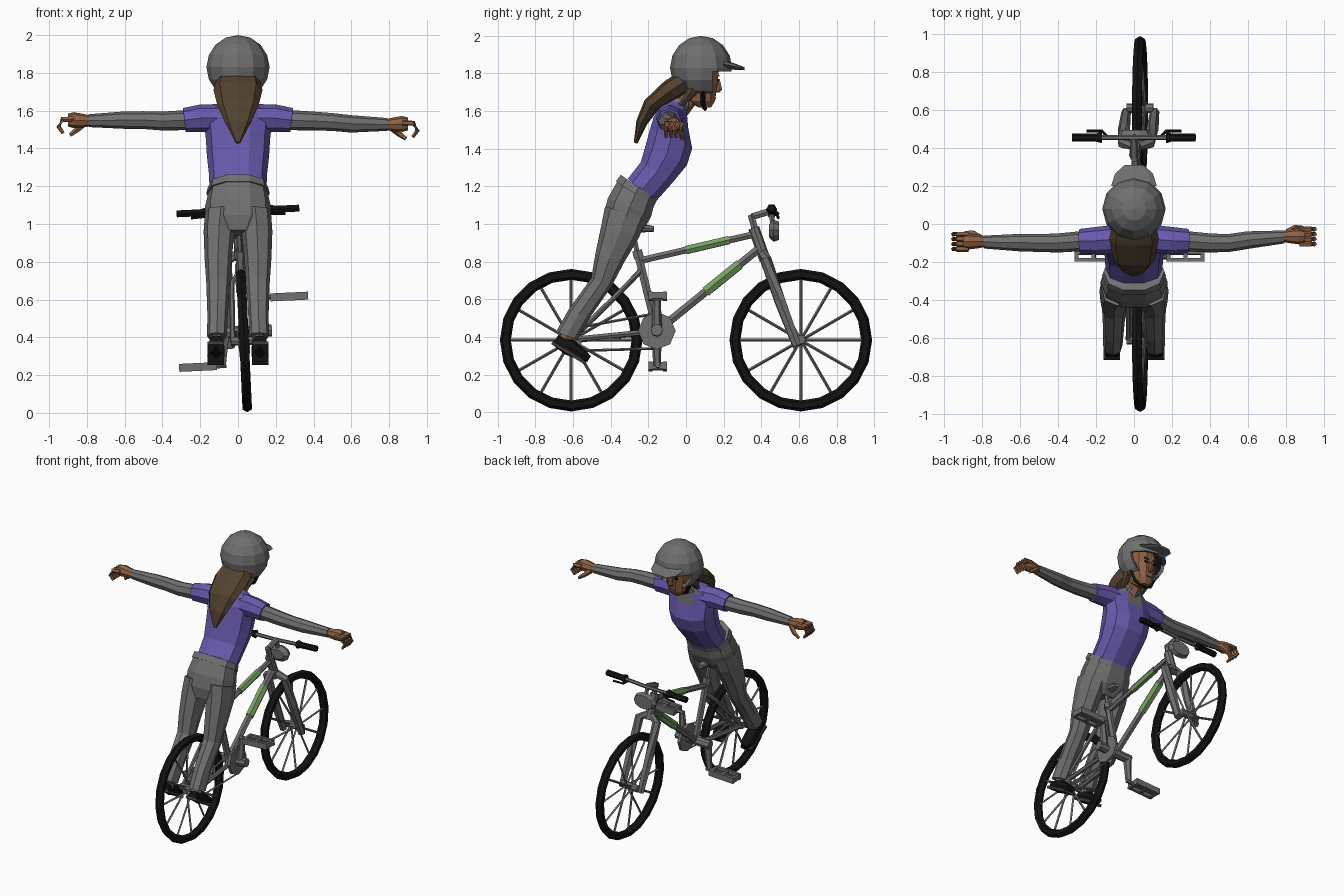
import bpy, bmesh, math
from mathutils import Vector, Matrix


def material(name, rgb):
    m = bpy.data.materials.new(name)
    m.diffuse_color = (*rgb, 1)
    return m


GREY = material("grey", (0.16, 0.16, 0.16))
BLACK = material("black", (0.006, 0.006, 0.006))
SOLE = material("dark_grey", (0.04, 0.04, 0.04))
PURPLE = material("purple", (0.14, 0.10, 0.42))
GREEN = material("green", (0.18, 0.35, 0.12))
SKIN = material("skin", (0.27, 0.12, 0.055))
HAIR = material("brown_hair", (0.085, 0.055, 0.028))


def finish(name, bm, mat):
    bmesh.ops.recalc_face_normals(bm, faces=bm.faces)
    me = bpy.data.meshes.new(name)
    bm.to_mesh(me)
    bm.free()
    me.materials.append(mat)
    ob = bpy.data.objects.new(name, me)
    bpy.context.collection.objects.link(ob)
    return ob


def skin_rings(name, rings, mat):
    """Join equal rings of points into a closed, flat-shaded body."""
    bm = bmesh.new()
    vs = [[bm.verts.new(p) for p in r] for r in rings]
    n = len(rings[0])
    for a, b in zip(vs, vs[1:]):
        for i in range(n):
            j = (i + 1) % n
            bm.faces.new((a[i], a[j], b[j], b[i]))
    bm.faces.new(vs[0])
    bm.faces.new(vs[-1])
    return finish(name, bm, mat)


def loft(name, secs, mat, n=8, p=0.85):
    """Sections (x, y, z, half width in x, half depth, tilt)."""
    rings = []
    for x, y, z, a, b, t in secs:
        ring = []
        for k in range(n):
            c, s = math.cos(math.tau * k / n), math.sin(math.tau * k / n)
            c = math.copysign(abs(c) ** p, c) * a
            s = math.copysign(abs(s) ** p, s) * b
            ring.append(Vector((x + c, y + s * math.cos(t), z - s * math.sin(t))))
        rings.append(ring)
    return skin_rings(name, rings, mat)


def tube(name, pts, r, mat, n=6):
    pts = [Vector(p) for p in pts]
    radii = r if isinstance(r, (list, tuple)) else [r] * len(pts)
    rings = []
    for i, p in enumerate(pts):
        d = pts[min(i + 1, len(pts) - 1)] - pts[max(i - 1, 0)]
        q = d.to_track_quat('Z', 'Y')
        rings.append([p + q @ Vector((radii[i] * math.cos(math.tau * k / n),
                                      radii[i] * math.sin(math.tau * k / n), 0)) for k in range(n)])
    return skin_rings(name, rings, mat)


def box(name, c, size, mat, tilt=0):
    bm = bmesh.new()
    m = Matrix.Translation(c) @ Matrix.Rotation(tilt, 4, 'X') @ Matrix.Diagonal((*size, 1))
    bmesh.ops.create_cube(bm, size=1, matrix=m)
    return finish(name, bm, mat)


# ---------------- bicycle, built upright ----------------
bike = []


def bt(*args, **kw):
    bike.append(tube(*args, **kw))


def bb(*args, **kw):
    bike.append(box(*args, **kw))


Z0 = 0.383
for nm, y in (("front", 0.61), ("rear", -0.61)):
    bpy.ops.mesh.primitive_torus_add(major_segments=20, minor_segments=6, major_radius=0.35,
                                     minor_radius=0.029, location=(0, y, Z0), rotation=(0, math.pi / 2, 0))
    tire = bpy.context.object
    tire.name = nm + "_tire"
    tire.data.materials.append(BLACK)
    bike.append(tire)
    bt(nm + "_hub", [(-0.07, y, Z0), (0.07, y, Z0)], 0.025, GREY, n=8)
    for k in range(12):
        a = math.tau * k / 12
        bt(nm + "_spoke", [(0.025 * (-1) ** k, y, Z0),
                           (0, y + 0.335 * math.cos(a), Z0 + 0.335 * math.sin(a))], 0.008, GREY, n=4)

# frame tubes, with green sleeves on two of them
bt("seat_tube", [(0, -0.155, 0.43), (0, -0.255, 0.84)], 0.024, GREY)
bt("seat_clamp", [(0, -0.25, 0.82), (0, -0.26, 0.86)], 0.03, GREY)
bt("seat_post", [(0, -0.255, 0.83), (0, -0.285, 0.97)], 0.015, GREY)
bt("top_tube", [(0, -0.25, 0.805), (0, 0.38, 0.95)], 0.02, GREY)
bt("top_tube_band", [(0, 0.0, 0.862), (0, 0.23, 0.916)], 0.025, GREEN)
bt("down_tube", [(0, -0.155, 0.43), (0, 0.4, 0.88)], 0.024, GREY)
bt("down_tube_band", [(0, 0.105, 0.641), (0, 0.285, 0.787)], 0.03, GREEN)
bt("head_tube", [(0, 0.36, 0.98), (0, 0.42, 0.81)], 0.03, GREY, n=8)
bt("steerer", [(0, 0.345, 1.05), (0, 0.37, 0.96)], 0.02, GREY)
bt("stem", [(0, 0.35, 1.04), (0, 0.45, 1.07)], 0.02, GREY)
for s in (1, -1):
    bt("chain_stay", [(0, -0.155, 0.43), (s * 0.05, -0.25, 0.42), (s * 0.06, -0.61, Z0)], 0.016, GREY)
    bt("seat_stay", [(0, -0.235, 0.76), (s * 0.05, -0.3, 0.69), (s * 0.06, -0.61, Z0)], 0.014, GREY)
    bt("fork_leg", [(0, 0.41, 0.85), (s * 0.07, 0.425, 0.81), (s * 0.075, 0.5, 0.59), (s * 0.075, 0.59, 0.35)],
       [0.025, 0.03, 0.032, 0.025], GREY)
    # handlebar half, grip and brake lever
    bt("handlebar", [(0, 0.455, 1.065), (s * 0.2, 0.455, 1.07)], 0.013, GREY)
    bt("grip", [(s * 0.17, 0.455, 1.07), (s * 0.2, 0.455, 1.07), (s * 0.325, 0.455, 1.07)],
       [0.03, 0.021, 0.021], BLACK)
    bt("brake_lever", [(s * 0.14, 0.46, 1.07), (s * 0.17, 0.49, 1.05), (s * 0.25, 0.49, 1.045)], 0.008, BLACK, n=4)
    # crank, spindle and framed pedal
    zc = 0.43 + s * 0.175
    bt("crank", [(s * 0.1, -0.155, 0.43), (s * 0.12, -0.155, zc)], [0.028, 0.02], GREY)
    bt("pedal_spindle", [(s * 0.1, -0.15, zc), (s * 0.34, -0.15, zc)], 0.014, GREY)
    for dy in (-0.038, 0.038):
        bb("pedal_rail", (s * 0.25, -0.15 + dy, zc), (0.2, 0.02, 0.042), GREY)
    for x in (0.16, 0.25, 0.34):
        bb("pedal_bar", (s * x, -0.15, zc), (0.02, 0.07, 0.036), GREY)
bt("crank_axle", [(-0.12, -0.155, 0.43), (0.15, -0.155, 0.43)], 0.032, GREY, n=8)
bt("chainring", [(0.06, -0.155, 0.43), (0.08, -0.155, 0.43)], 0.1, GREY, n=8)
bt("rear_sprocket", [(0.05, -0.61, Z0), (0.065, -0.61, Z0)], 0.06, GREY, n=8)
bt("chain_top", [(0.062, -0.6, 0.442), (0.07, -0.17, 0.52)], 0.007, GREY, n=4)
bt("chain_bottom", [(0.062, -0.6, 0.323), (0.07, -0.17, 0.335)], 0.007, GREY, n=4)
# saddle (nose narrow, rear wide) and oval lamp
bike.append(loft("saddle", [(0, -0.37, 0.985, 0.06, 0.02, 1.57), (0, -0.33, 0.985, 0.075, 0.03, 1.57),
                            (0, -0.25, 0.98, 0.035, 0.025, 1.57), (0, -0.17, 0.975, 0.02, 0.015, 1.57)], GREY))
bike.append(loft("lamp", [(0, 0.44, 0.965, 0.06, 0.035, 1.57), (0, 0.465, 0.965, 0.09, 0.06, 1.57),
                          (0, 0.495, 0.965, 0.075, 0.05, 1.57)], GREY, n=10, p=1))
bt("lamp_bracket", [(0, 0.45, 1.07), (0, 0.465, 0.98)], 0.015, GREY)
# slight sideways lean
lean = Matrix.Translation((0.05, 0, 0)) @ Matrix.Rotation(-0.047, 4, 'Y')
for ob in bike:
    ob.matrix_world = lean @ ob.matrix_basis

# ---------------- rider ----------------
torso = loft("shirt", [(0, -0.235, 1.18, 0.15, 0.1, 0.68), (0, -0.155, 1.275, 0.155, 0.105, 0.55),
                       (0, -0.105, 1.365, 0.165, 0.127, 0.45), (0, -0.08, 1.45, 0.17, 0.128, 0.4),
                       (0, -0.08, 1.54, 0.18, 0.1, 0.3), (0, -0.065, 1.61, 0.15, 0.075, 0.25),
                       (0, -0.04, 1.645, 0.075, 0.055, 0.25)], PURPLE, n=10)
# undershirt showing at the neckline
torso.data.materials.append(GREY)
for f in torso.data.polygons:
    if f.center.z > 1.55 and abs(f.center.x) < 0.08 and f.normal.y > 0.2:
        f.material_index = 1
loft("collar", [(0, -0.045, 1.62, 0.085, 0.07, 0.35), (0, -0.025, 1.665, 0.06, 0.058, 0.3)], GREY)
loft("pelvis", [(0, -0.262, 1.175, 0.155, 0.12, 0.6), (0, -0.3, 1.09, 0.175, 0.13, 0.4),
                (0, -0.325, 1.02, 0.175, 0.122, 0.25), (0, -0.35, 0.95, 0.11, 0.09, 0.2)], GREY, n=10)
loft("waistband", [(0, -0.25, 1.195, 0.16, 0.122, 0.6), (0, -0.272, 1.16, 0.168, 0.126, 0.58)], GREY, n=10)

for s in (1, -1):
    loft("leg", [(s * 0.09, -0.32, 1.06, 0.085, 0.115, 0.3), (s * 0.1, -0.35, 0.96, 0.082, 0.105, 0.3),
                 (s * 0.105, -0.405, 0.82, 0.072, 0.08, 0.3), (s * 0.105, -0.45, 0.69, 0.063, 0.058, 0.4),
                 (s * 0.108, -0.57, 0.52, 0.054, 0.06, 0.4), (s * 0.112, -0.635, 0.405, 0.052, 0.06, 0.35)], GREY)
    tube("ankle", [(s * 0.112, -0.61, 0.45), (s * 0.112, -0.655, 0.36)], 0.036, SKIN)
    loft("shoe", [(s * 0.115, -0.695, 0.385, 0.036, 0.03, -1), (s * 0.115, -0.62, 0.345, 0.044, 0.045, -1),
                  (s * 0.117, -0.55, 0.303, 0.046, 0.03, -1), (s * 0.117, -0.515, 0.283, 0.03, 0.018, -1)],
         BLACK, p=0.7)
    box("shoe_sole", (s * 0.117, -0.622, 0.315), (0.088, 0.21, 0.018), SOLE, tilt=-0.55)

    # sleeves, arms and curled hands
    dy, dz = (0.015, -0.01) if s > 0 else (-0.012, 0.01)
    tube("shirt_sleeve", [(s * 0.1, -0.08, 1.56), (s * 0.2, -0.088, 1.56), (s * 0.285, -0.09, 1.55)],
         [0.075, 0.072, 0.064], PURPLE, n=8)
    tube("arm", [(s * 0.27, -0.09, 1.55), (s * 0.4, -0.1, 1.545), (s * 0.5, -0.1, 1.545 + dz / 2),
                 (s * 0.6, -0.092 + dy / 2, 1.54 + dz), (s * 0.79, -0.083 + dy, 1.537 + dz)],
         [0.053, 0.05, 0.047, 0.046, 0.034], GREY, n=8)
    hy, hz = -0.08 + dy, 1.535 + dz
    tube("palm", [(s * 0.77, hy, hz), (s * 0.82, hy, hz + 0.002), (s * 0.87, hy, hz + 0.005),
                  (s * 0.9, hy, hz + 0.005)], [0.026, 0.036, 0.042, 0.034], SKIN, n=8)
    for k in range(4):
        y = hy - 0.04 + 0.026 * k
        tube("finger", [(s * 0.87, y, hz + 0.01), (s * 0.93, y, hz + 0.008), (s * 0.95, y, hz - 0.03),
                        (s * 0.925, y, hz - 0.065)], [0.015, 0.015, 0.013, 0.009], SKIN, n=5)
    tube("thumb", [(s * 0.81, hy + 0.02, hz - 0.01), (s * 0.85, hy + 0.045, hz - 0.045),
                   (s * 0.89, hy + 0.045, hz - 0.075)], [0.02, 0.016, 0.01], SKIN, n=5)

# neck, head and face
tube("neck", [(0, -0.04, 1.6), (0, 0.05, 1.72)], 0.052, SKIN, n=8)
loft("head", [(0, 0.1, 1.62, 0.035, 0.035, 0), (0, 0.08, 1.655, 0.065, 0.078, 0), (0, 0.07, 1.74, 0.085, 0.1, 0),
              (0, 0.07, 1.82, 0.09, 0.11, 0), (0, 0.07, 1.92, 0.06, 0.07, 0)], SKIN, n=10)
loft("nose", [(0, 0.17, 1.77, 0.008, 0.01, 0), (0, 0.177, 1.715, 0.017, 0.018, 0),
              (0, 0.168, 1.7, 0.012, 0.01, 0)], SKIN, n=6)
for s in (1, -1):
    box("eye", (s * 0.037, 0.172, 1.765), (0.028, 0.008, 0.012), BLACK)
    box("eyebrow", (s * 0.037, 0.175, 1.788), (0.038, 0.008, 0.008), HAIR)
box("mouth", (0, 0.156, 1.668), (0.04, 0.008, 0.008), HAIR)

# long hair flowing from under the helmet
loft("hair", [(0, 0.03, 1.78, 0.11, 0.06, -2.1), (0, -0.08, 1.71, 0.13, 0.06, -2.2),
              (0, -0.185, 1.63, 0.11, 0.045, -2.5), (0, -0.235, 1.54, 0.07, 0.03, -2.8),
              (0, -0.268, 1.43, 0.012, 0.01, -2.8)], HAIR)
for s in (1, -1):
    tube("side_hair", [(s * 0.085, 0.05, 1.8), (s * 0.085, 0.03, 1.7), (s * 0.075, -0.03, 1.63)],
         [0.03, 0.03, 0.015], HAIR)

# helmet shell, opened at the bottom and over the face, black inside
bm = bmesh.new()
bmesh.ops.create_uvsphere(bm, u_segments=12, v_segments=8, radius=1,
                          matrix=Matrix.Translation((0, 0.08, 1.83)) @ Matrix.Diagonal((0.167, 0.165, 0.17, 1)))
for co, no, clear in (((0, 0, 1.695), (0, 0, 1), True), ((0, 0, 1.81), (0, 0, 1), False),
                      ((0, 0.14, 0), (0, 1, 0), False)):
    bmesh.ops.bisect_plane(bm, geom=bm.verts[:] + bm.edges[:] + bm.faces[:], plane_co=co, plane_no=no,
                           clear_inner=clear)
cut = [f for f in bm.faces if f.calc_center_median().y > 0.14 and f.calc_center_median().z < 1.81]
bmesh.ops.delete(bm, geom=cut, context='FACES')
helmet = finish("helmet", bm, GREY)
helmet.data.materials.append(BLACK)
mod = helmet.modifiers.new("shell", 'SOLIDIFY')
mod.thickness, mod.offset, mod.material_offset = 0.025, -1, 1
loft("helmet_visor", [(0, 0.2, 1.85, 0.12, 0.022, 1.57), (0, 0.265, 1.835, 0.1, 0.016, 1.57),
                      (0, 0.31, 1.825, 0.05, 0.008, 1.57)], GREY)
tube("chin_strap", [(0.105, 0.09, 1.72), (0.068, 0.09, 1.645), (0, 0.1, 1.612), (-0.068, 0.09, 1.645),
                    (-0.105, 0.09, 1.72)], 0.013, BLACK, n=4)
